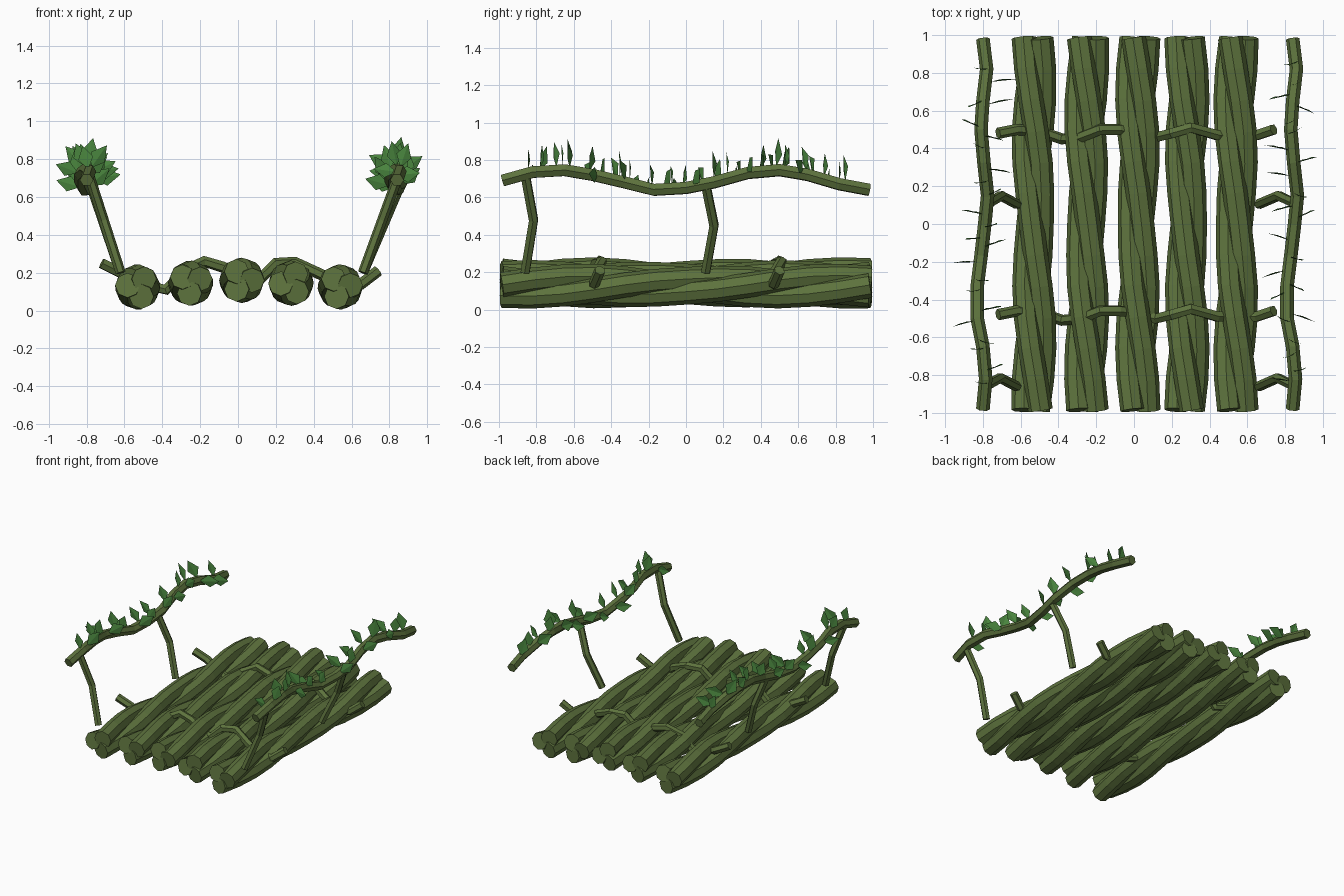
import bpy, math, random
from mathutils import Vector, Matrix

cube = bpy.data.objects.get("Cube")
if cube:
    bpy.data.objects.remove(cube, do_unlink=True)
random.seed(4)


def make_material(name, rgb):
    mat = bpy.data.materials.new(name)
    mat.use_nodes = True
    mat.diffuse_color = (*rgb, 1)
    bsdf = next(n for n in mat.node_tree.nodes if n.type == 'BSDF_PRINCIPLED')
    bsdf.inputs["Base Color"].default_value = (*rgb, 1)
    bsdf.inputs["Roughness"].default_value = 0.8
    return mat


vine = make_material("vine_green", (0.11, 0.17, 0.047))
leaf_green = make_material("leaf_green", (0.07, 0.245, 0.05))


def add_mesh(name, mesh, mat):
    mesh.materials.clear()
    mesh.materials.append(mat)
    obj = bpy.data.objects.new(name, mesh)
    bpy.context.collection.objects.link(obj)
    return obj


def tubes(name, paths, radius, resolution):
    """Flat-sided capped tubes along one or more point lists, as one mesh."""
    curve = bpy.data.curves.new(name, 'CURVE')
    curve.dimensions = '3D'
    curve.bevel_depth = radius
    curve.bevel_resolution = resolution
    curve.use_fill_caps = True
    for path in paths:
        spline = curve.splines.new('POLY')
        spline.use_smooth = False
        spline.points.add(len(path) - 1)
        for point, co in zip(spline.points, path):
            point.co = (*co, 1)
    temp = bpy.data.objects.new(name + "_path", curve)
    bpy.context.collection.objects.link(temp)
    bpy.context.view_layer.update()
    graph = bpy.context.evaluated_depsgraph_get()
    mesh = bpy.data.meshes.new_from_object(temp.evaluated_get(graph))
    bpy.data.objects.remove(temp, do_unlink=True)
    for poly in mesh.polygons:
        poly.use_smooth = False
    return add_mesh(name, mesh, vine)


# Deck: five ropes, each of three strands twisted once, drawn tighter mid-length
STEPS = 12
ropes = [(-0.53, 0.125, 108), (-0.25, 0.145, 80), (0.02, 0.16, 57),
         (0.28, 0.145, 0), (0.54, 0.125, 66)]
for i, (x, z, phase) in enumerate(ropes):
    strands = []
    for s in range(3):
        path = []
        for k in range(STEPS + 1):
            y = -0.985 + 1.97 * k / STEPS
            a = math.radians(phase + 120 * s) + math.pi * y
            spread = 0.054 - 0.014 * math.exp(-(y / 0.3) ** 2)
            path.append((x + spread * math.cos(a), y, z + spread * math.sin(a)))
        strands.append(path)
    tubes(f"deck_rope_{i + 1}", strands, 0.066, 2)

# Cross vines woven over and under the ropes
weave = [(-0.72, -0.01, 0.25), (-0.62, 0.01, 0.2), (-0.5, 0, 0.14),
         (-0.38, -0.04, 0.11), (-0.28, -0.03, 0.21), (-0.18, 0.01, 0.26),
         (-0.08, 0.01, 0.23), (0.02, 0, 0.17), (0.12, -0.03, 0.17),
         (0.2, -0.01, 0.25), (0.3, 0.02, 0.255), (0.44, -0.02, 0.19),
         (0.55, -0.02, 0.12), (0.65, -0.02, 0.14), (0.74, 0.01, 0.21)]
for name, y0 in (("front", -0.47), ("back", 0.49)):
    tubes(f"{name}_cross_vine", [[(x, y0 + y, z) for x, y, z in weave]], 0.03, 1)

# Handrail path: sideways offset, y, height
rail = [(0.02, -0.98, 0.69), (0.035, -0.82, 0.735), (0.02, -0.65, 0.745),
        (-0.01, -0.5, 0.72), (-0.01, -0.33, 0.68), (0.01, -0.17, 0.64),
        (0.03, 0, 0.65), (0.045, 0.15, 0.68), (0.025, 0.33, 0.73),
        (0.01, 0.5, 0.745), (0.02, 0.65, 0.72), (0.04, 0.82, 0.67),
        (0.02, 0.98, 0.64)]
rail = [Vector(p) for p in rail]


def rail_point(y):
    for a, b in zip(rail, rail[1:]):
        if y <= b.y:
            return a.lerp(b, (y - a.y) / (b.y - a.y))
    return rail[-1]


def leaves(name, shift):
    """Upright kite-shaped leaves fanned around the rail, creased down the middle."""
    shape = [Vector(p) for p in ((0, 0, 0.02), (0.045, 0.008, 0.09),
                                 (0, 0, 0.165), (-0.045, 0.008, 0.09))]
    verts, faces = [], []
    count = 23
    for k in range(count):
        y = -0.83 + 1.66 * k / (count - 1) + random.uniform(-0.03, 0.03)
        lean = random.uniform(5, 85) * (1 if k % 2 else -1)
        turn = (Matrix.Rotation(math.radians(random.uniform(-25, 25)), 3, 'Z')
                @ Matrix.Rotation(math.radians(lean), 3, 'Y'))
        size = random.uniform(0.85, 1.08)
        base = rail_point(y) + Vector((shift, 0, 0))
        n = len(verts)
        verts += [base + turn @ (v * size) for v in shape]
        faces += [(n, n + 1, n + 2), (n, n + 2, n + 3)]
    mesh = bpy.data.meshes.new(name)
    mesh.from_pydata(verts, [], faces)
    add_mesh(name, mesh, leaf_green)


# Both handrails with their bent posts and leaves
for side, sign, shift in (("right", -1, -0.82), ("left", 1, 0.82)):
    tubes(f"{side}_handrail", [[p + Vector((shift, 0, 0)) for p in rail]], 0.036, 1)
    for name, y in (("front", -0.86), ("back", 0.105)):
        top = rail_point(y) + Vector((shift, 0, 0))
        foot = Vector((0.02 + sign * 0.64, y, 0.2))
        knee = foot.lerp(top, 0.53) + Vector((0, 0.045, 0))
        tubes(f"{side}_{name}_post", [[foot, knee, top]], 0.027, 1)
    leaves(f"{side}_leaves", shift)
